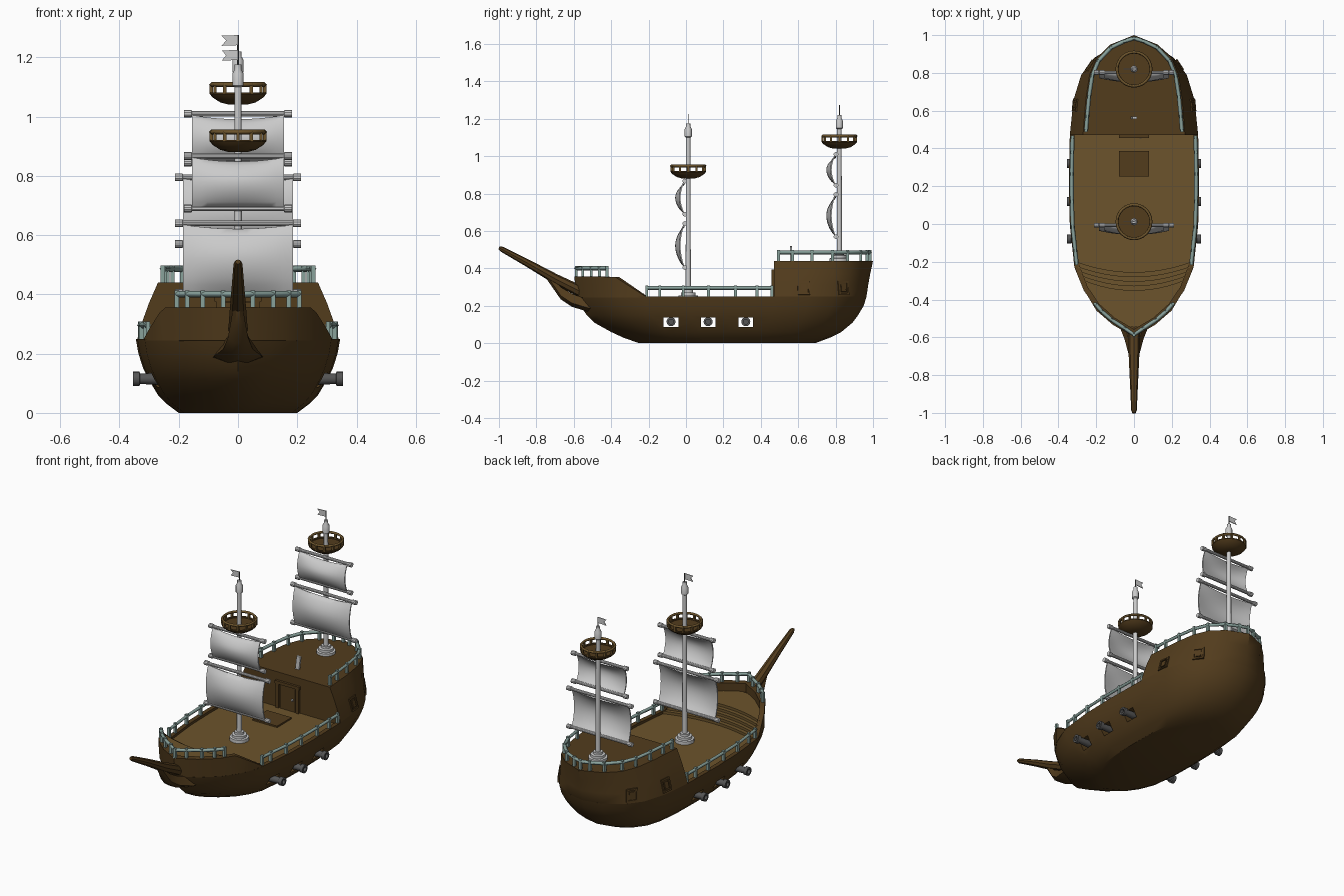
import bpy, bmesh, math
from mathutils import Vector, Matrix
from mathutils.bvhtree import BVHTree

if "Cube" in bpy.data.objects:
    bpy.data.objects.remove(bpy.data.objects["Cube"])


def material(name, c):
    m = bpy.data.materials.new(name)
    m.diffuse_color = (*c, 1)
    m.use_nodes = True
    m.node_tree.nodes["Principled BSDF"].inputs["Base Color"].default_value = m.diffuse_color
    return m


WOOD = material("dark_wood", (0.085, 0.045, 0.012))
DECK = material("deck_wood", (0.15, 0.088, 0.025))
RAIL = material("rail_paint", (0.25, 0.36, 0.33))
IRON = material("iron", (0.09, 0.09, 0.09))


def smooth(ob, angle=35):
    bpy.ops.object.select_all(action='DESELECT')
    ob.select_set(True)
    bpy.context.view_layer.objects.active = ob
    bpy.ops.object.shade_smooth_by_angle(angle=math.radians(angle))


def loft(name, rings, mat=None, cap_mat=None, angle=35):
    """Skin closed rings of equal point count, capped at both ends."""
    n = len(rings[0])
    bm = bmesh.new()
    vs = [[bm.verts.new(p) for p in r] for r in rings]
    for a, b in zip(vs, vs[1:]):
        for i in range(n):
            bm.faces.new((a[i], a[(i + 1) % n], b[(i + 1) % n], b[i]))
    bm.faces.new(vs[0])
    top = bm.faces.new(vs[-1])
    top.material_index = 1 if cap_mat else 0
    bmesh.ops.recalc_face_normals(bm, faces=bm.faces)
    me = bpy.data.meshes.new(name)
    bm.to_mesh(me)
    bm.free()
    for m in (mat, cap_mat):
        if m:
            me.materials.append(m)
    ob = bpy.data.objects.new(name, me)
    bpy.context.collection.objects.link(ob)
    smooth(ob, angle)
    return ob


def box(name, loc, size, mat=None, rot=None):
    x, y, z = (s / 2 for s in size)
    sq = [(-x, -y), (x, -y), (x, y), (-x, y)]
    ob = loft(name, [[(*p, h) for p in sq] for h in (-z, z)], mat)
    ob.matrix_world = Matrix.Translation(loc) @ (rot or Matrix())
    return ob


def lathe(name, profile, loc, mat=None, rot=None, n=16):
    rings = [[(r * math.cos(k * math.tau / n), r * math.sin(k * math.tau / n), z)
              for k in range(n)] for r, z in profile]
    ob = loft(name, rings, mat)
    ob.matrix_world = Matrix.Translation(loc) @ (rot or Matrix())
    return ob


def tube(name, pts, r, mat=None, closed=False, res=0):
    cu = bpy.data.curves.new(name, 'CURVE')
    cu.dimensions = '3D'
    cu.bevel_depth, cu.bevel_resolution, cu.use_fill_caps = r, res, True
    s = cu.splines.new('POLY')
    s.points.add(len(pts) - 1)
    for p, q in zip(s.points, pts):
        p.co = (*q, 1)
    s.use_cyclic_u = closed
    ob = bpy.data.objects.new(name, cu)
    bpy.context.collection.objects.link(ob)
    if mat:
        cu.materials.append(mat)
    bpy.ops.object.select_all(action='DESELECT')
    ob.select_set(True)
    bpy.context.view_layer.objects.active = ob
    bpy.ops.object.convert(target='MESH')


def interp(tbl, t):
    for (a, u), (b, v) in zip(tbl, tbl[1:]):
        if t <= b:
            return u + (v - u) * max(0, t - a) / (b - a)
    return tbl[-1][1]


# Hull: plan outline (length fraction, width fraction) scaled at each level
PLAN = [(0, 0), (.04, .32), (.09, .58), (.15, .77), (.23, .915), (.375, .985), (.505, 1),
        (.68, .985), (.80, .93), (.887, .81), (.945, .61), (.984, .32), (1, 0)]
LEVELS = [(0, .20, -.25, .69), (.03, .24, -.335, .77), (.06, .27, -.40, .83),
          (.11, .30, -.49, .89), (.15, .32, -.53, .92), (.20, .336, -.565, .95),
          (.25, .345, -.585, .965), (.25, .32, -.55, .93), (.235, .32, -.55, .93)]


def level(z, w, y0, y1):
    side = [(w * f, y0 + (y1 - y0) * t, z) for t, f in PLAN]
    return side + [(-x, y, h) for x, y, h in side[-2:0:-1]]


def half(y):
    return .345 * interp(PLAN, (y + .585) / 1.55)


hull = loft("hull", [level(*l) for l in LEVELS], WOOD, DECK)

# Gun ports cut through the hull, with cannons
for y in (-.08, .118, .32):
    cut = box("port_cutter", (0, y, .112), (1, .078, .05))
    cut.hide_render = True
    mod = hull.modifiers.new("port", 'BOOLEAN')
    mod.object, mod.solver = cut, 'EXACT'
    bpy.context.view_layer.objects.active = hull
    bpy.ops.object.modifier_apply(modifier="port")
    bpy.data.objects.remove(cut)
    for s in (1, -1):
        lathe("cannon", [(.016, .2), (.022, .24), (.018, .318), (.018, .33), (.024, .333),
                         (.024, .355), (.013, .355), (.013, .33)], (0, y, .115), IRON,
              Matrix.Rotation(s * math.pi / 2, 4, 'Y'))
smooth(hull)

# Stern castle: hull outline drawn in to a narrower top
TOP = [(.47, .27), (.56, .263), (.66, .255), (.79, .235), (.88, .198), (.95, .125), (1, 0)]
BASE = [(y, half(y)) for y in (.47, .56, .655, .79, .88, .94, .965)]


def castle_ring(z, f, k=1):
    s = [((b[1] + (t[1] - b[1]) * f) * k, .47 + (b[0] + (t[0] - b[0]) * f - .47) * k, z)
         for b, t in zip(BASE, TOP)]
    return s + [(-x, y, h) for x, y, h in s[-2::-1]]


castle = loft("stern_castle", [castle_ring(.232, 0, .97), castle_ring(.25, 0),
                               castle_ring(.31, .25), castle_ring(.37, .56),
                               castle_ring(.44, 1)], WOOD)

# Castle windows laid on the sloping sides
tree = BVHTree.FromObject(castle, bpy.context.evaluated_depsgraph_get())
for y in (.63, .84):
    for s in (1, -1):
        p, nrm, _, _ = tree.ray_cast(Vector((s, y, .295)), Vector((-s, 0, 0)))
        across = Vector((0, 0, 1)).cross(nrm).normalized()
        up = nrm.cross(across)
        R = Matrix((across, up, nrm)).transposed().to_4x4()
        for u, v, sx, sy in ((-.028, 0, .01, .075), (.028, 0, .01, .075),
                             (0, .0325, .066, .01), (0, -.0325, .066, .01), (0, 0, .03, .04)):
            box("window_frame", p + across * u + up * v, (sx, sy, .012), WOOD, R)

# Castle door, deck hatch and steering lever
box("door", (0, .468, .305), (.10, .012, .14), WOOD)
for x in (-.065, .065):
    box("door_jamb", (x, .467, .31), (.018, .02, .155), WOOD)
box("door_lintel", (0, .467, .385), (.16, .022, .018), WOOD)
box("door_knob", (.035, .459, .305), (.01, .012, .01))
box("hatch", (0, .318, .238), (.16, .135, .012), WOOD)
box("lever", (0, .562, .475), (.024, .012, .085), None, Matrix.Rotation(.12, 4, 'Y'))

# Forecastle bulwark
bow_ys = [-.22, -.26, -.3, -.353, -.38, -.446, -.48, -.523, -.555, -.585]
rings = []
for y, s in [(y, 1) for y in bow_ys] + [(y, -1) for y in bow_ys[-2::-1]]:
    h = interp([(-.6, .357), (-.38, .355), (-.22, .252)], y)
    o = Vector((s * half(y), y, 0))
    i = o + (Vector((0, -.1, 0)) - o).normalized() * .028
    o2 = o + Vector((0, -.012 if y < -.4 else 0, 0))
    rings.append([(o.x, o.y, .245), (o2.x, o2.y, h), (i.x, i.y, h), (i.x, i.y, .225)])
loft("bow_bulwark", rings, WOOD)

# Forecastle deck and curved steps leading up to it
for k in range(5):
    y0, z = -.215 - .024 * k, .25 + .015 * k
    side = [(half(y) - .012, y + .015) for y in
            [y0 + (-.56 - y0) * j / 8 for j in range(9)]]
    w = side[0][0]
    arc = [(-w + 2 * w * j / 12, side[0][1] - .055 * (1 - (j / 6 - 1) ** 2))
           for j in range(1, 12)]
    poly = side + [(-x, y) for x, y in side[::-1]] + arc
    loft("bow_deck" if k == 4 else "bow_step",
         [[(x, y, h) for x, y in poly] for h in (.23, z)], DECK)

# Bowsprit and the knee under it
sprit = [(-.54, .265, .034), (-.70, .345, .028), (-.85, .43, .021), (-.985, .503, .015),
         (-1, .51, .009)]
loft("bowsprit", [[(r * math.cos(a), y + r * .4 * math.sin(a), z + r * .85 * math.sin(a))
                   for a in [k * math.tau / 8 for k in range(8)]] for y, z, r in sprit], WOOD)
knee = [(-.76, .385, .365, .013), (-.715, .345, .30, .022), (-.67, .30, .235, .034),
        (-.61, .265, .195, .05), (-.53, .235, .17, .082), (-.47, .22, .165, .09)]
loft("bow_knee", [[(-w * .6, y, t), (w * .6, y, t), (w, y, b + .02), (w * .4, y, b),
                   (-w * .4, y, b), (-w, y, b + .02)] for y, t, b, w in knee], WOOD)


# Railings
def railing(name, pts, z):
    tube(name, [(x, y, z + .046) for x, y in pts], .011, RAIL)
    for x, y in pts:
        box(name + "_post", (x, y, z + .028), (.015, .015, .06), RAIL)


def both(pts):
    return pts + [(-x, y) for x, y in pts[-2::-1]]


for s in (1, -1):
    railing("waist_rail", [(s * (half(y) - .014), y) for y in
                           (-.21, -.14, -.015, .12, .265, .38, .46)], .25)
railing("bow_rail", both([(max(0, half(y) - .012), y - .002) for y in
                          (-.42, -.46, -.505, -.55, -.585)]), .355)
railing("stern_rail", both([(interp(TOP, y) - .014, y - .006) for y in
                            (.5, .575, .68, .79, .87, .94)] + [(.05, .968), (0, .983)]), .44)


# Masts with sails, lookouts and flags
def sail(y, zb, zt, w):
    n, m = 12, 10
    rings = []
    for j in range(m + 1):
        v = j / m
        row = []
        for i in range(n + 1):
            u = 2 * i / n - 1
            d = math.sin(math.pi * v) ** .8 * (.022 + .022 * (1 - u * u)) + .004
            sag = .014 * (1 - u * u) * (2 * v - 1)
            row.append((w * u, y - d, zb + (zt - zb) * v - max(sag, 0)))
        rings.append(row + [(a, b + .007, c) for a, b, c in row[::-1]])
    loft("sail", rings, None, None, 50)
    for z in (zb - .005, zt + .005):
        L = w + .027
        lathe("spar", [(.013, -L), (.013, -L + .025), (.009, -L + .027), (.009, L - .027),
                       (.013, L - .025), (.013, L)], (0, y + .004, z), None,
              Matrix.Rotation(math.pi / 2, 4, 'Y'), 10)


def mast(y, z0, sails, nest, cap, tip):
    lathe("mast_base", [(.052, z0 - .02), (.052, z0 + .014), (.04, z0 + .016), (.04, z0 + .03),
                        (.026, z0 + .032), (.026, z0 + .045)], (0, y, 0))
    lathe("mast", [(.014, z0), (.012, cap)], (0, y, 0), None, None, 12)
    lathe("mast_cap", [(.012, cap - .005), (.019, cap), (.019, cap + .04), (.011, cap + .055),
                       (.011, cap + .07)], (0, y, 0), None, None, 12)
    lathe("flagpole", [(.003, cap), (.003, tip)], (0, y, 0), IRON, None, 6)
    flag = [(0, tip), (-.055, tip - .002), (-.04, tip - .018), (-.055, tip - .036),
            (0, tip - .034)]
    loft("flag", [[(a, y + d, b) for a, b in flag] for d in (-.002, .002)])
    for zb, zt, w in sails:
        sail(y - .022, zb, zt, w)
    lathe("lookout_bowl", [(.03, nest), (.06, nest + .008), (.085, nest + .024),
                           (.095, nest + .036), (.095, nest + .041), (.085, nest + .041),
                           (.085, nest + .034)], (0, y, 0), WOOD, None, 24)
    circ = [(.09 * math.cos(k * math.tau / 24), y + .09 * math.sin(k * math.tau / 24),
             nest + .068) for k in range(24)]
    tube("lookout_rail", circ, .008, DECK, True)
    for a, b, c in circ[::2]:
        box("lookout_post", (a, b, nest + .053), (.011, .011, .035), DECK)


mast(.012, .24, [(.41, .635, .185), (.695, .862, .155)], .88, 1.105, 1.225)
mast(.82, .44, [(.575, .79, .185), (.85, 1.005, .155)], 1.04, 1.15, 1.275)
